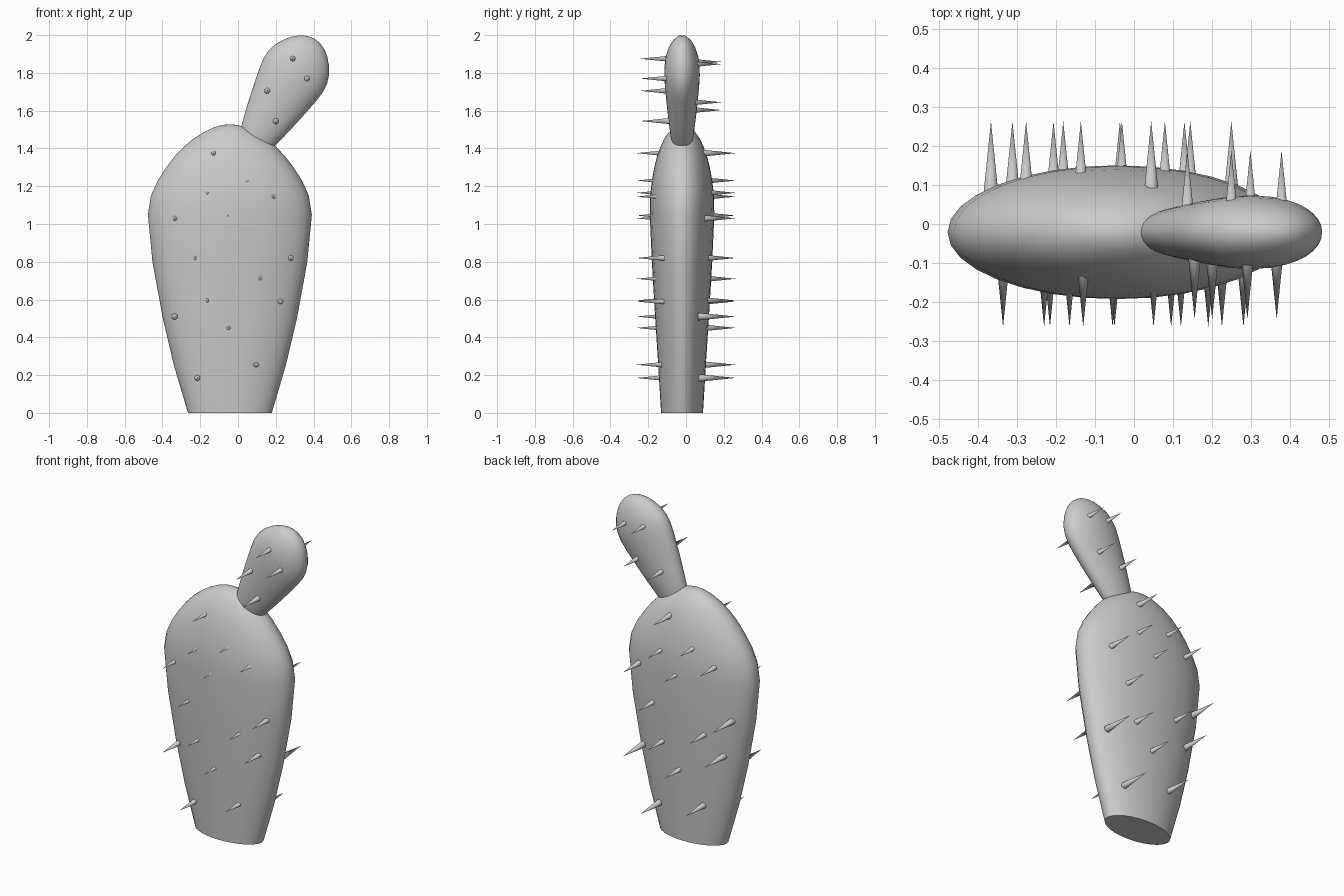
import bpy, bmesh
from math import cos, sin, pi, radians
from mathutils import Matrix, Vector

if "Cube" in bpy.data.objects:
    bpy.data.objects.remove(bpy.data.objects["Cube"])

CX, CY = -0.043, -0.021          # body axis
PAD = Vector((0.112, CY, 1.475))  # upper pad base
TILT = radians(30)


def finish(bm, name, angle=40):
    bmesh.ops.recalc_face_normals(bm, faces=bm.faces[:])
    me = bpy.data.meshes.new(name)
    bm.to_mesh(me)
    bm.free()
    ob = bpy.data.objects.new(name, me)
    bpy.context.collection.objects.link(ob)
    bpy.ops.object.select_all(action='DESELECT')
    ob.select_set(True)
    bpy.context.view_layer.objects.active = ob
    bpy.ops.object.shade_smooth_by_angle(angle=radians(angle))
    return ob


def loft(name, profile, tip, matrix, n=32):
    """Elliptical rings (height, half width, half depth), closed by a tip point."""
    bm = bmesh.new()
    rings = [[bm.verts.new((rx * cos(2 * pi * i / n), ry * sin(2 * pi * i / n), z))
              for i in range(n)] for z, rx, ry in profile]
    for a, b in zip(rings, rings[1:]):
        for i in range(n):
            j = (i + 1) % n
            bm.faces.new((a[i], a[j], b[j], b[i]))
    bm.faces.new(rings[0][::-1])
    top = bm.verts.new((0, 0, tip))
    for i in range(n):
        bm.faces.new((rings[-1][i], rings[-1][(i + 1) % n], top))
    bm.transform(matrix)
    return finish(bm, name)


def spines(name, spots, side, tip_y, length=0.2, radius=0.0205):
    """Cones pointing along y (side -1 front, +1 back) at given x, z spots."""
    bm = bmesh.new()
    for x, z in spots:
        m = Matrix.Translation((x, tip_y - side * length / 2, z)) @ \
            Matrix.Rotation(-side * pi / 2, 4, 'X')
        bmesh.ops.create_cone(bm, cap_ends=True, segments=12, radius1=radius,
                              radius2=0, depth=length, matrix=m)
    return finish(bm, name, 50)


# main body
loft("cactus_body", [
    (0, .222, .111), (.25, .296, .126), (.5, .355, .142), (.8, .410, .160),
    (1.05, .434, .171), (1.15, .418, .169), (1.23, .382, .160), (1.3, .337, .147),
    (1.36, .291, .132), (1.41, .243, .114), (1.45, .195, .095), (1.485, .14, .071),
    (1.51, .088, .046), (1.524, .042, .023)], 1.528,
    Matrix.Translation((CX, CY, 0)))

# small tilted pad on top
loft("upper_pad", [
    (-.06, .085, .05), (0, .106, .062), (.1, .131, .073), (.2, .153, .083),
    (.3, .173, .091), (.36, .181, .094), (.41, .178, .093), (.455, .164, .088),
    (.5, .138, .076), (.535, .108, .061), (.562, .075, .043), (.579, .038, .022)], .585,
    Matrix.Translation(PAD) @ Matrix.Rotation(TILT, 4, 'Y'))

# spines on the body; the back set is the front set turned half round
body = [(-.13, 1.375), (.05, 1.23), (-.165, 1.165), (.19, 1.145), (-.335, 1.03),
        (-.055, 1.045), (-.23, .82), (.28, .82), (.12, .71), (-.165, .595),
        (.225, .59), (-.335, .51), (-.05, .45), (.095, .255), (-.215, .185)]
spines("body_spines_front", body, -1, -.263)
spines("body_spines_back", [(2 * CX - x, z) for x, z in body], 1, .263)

# spines on the pad, mirrored across its tilted axis for the back
pad = [(.29, 1.875), (.365, 1.77), (.155, 1.705), (.2, 1.545)]
axis = Vector((sin(TILT), cos(TILT)))
base = Vector((PAD.x, PAD.z))
back = []
for p in pad:
    r = Vector(p) - base
    q = base + 2 * r.dot(axis) * axis - r
    back.append((q.x + .008, q.y + .017))
spines("pad_spines_front", pad, -1, -.243)
spines("pad_spines_back", back, 1, .188)
